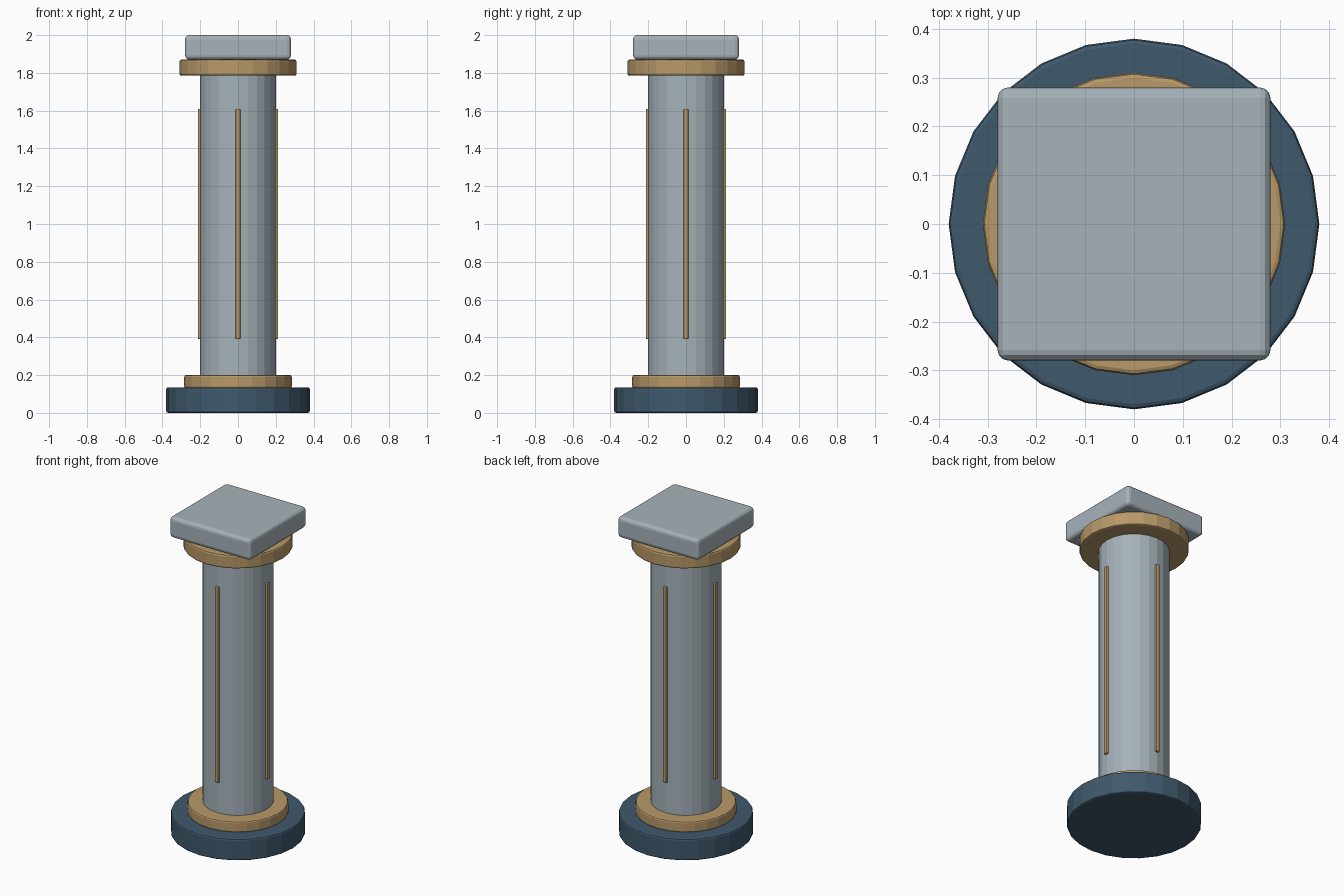
import bpy, math

if "Cube" in bpy.data.objects:
    bpy.data.objects.remove(bpy.data.objects["Cube"])

def material(name, color):
    m = bpy.data.materials.new(name)
    m.diffuse_color = color
    m.use_nodes = True
    m.node_tree.nodes["Principled BSDF"].inputs["Base Color"].default_value = m.diffuse_color
    return m

blue = material("dark_blue", (0.05, 0.10, 0.15, 1))
gold = material("gold", (0.48, 0.32, 0.14, 1))
stone = material("stone", (0.38, 0.45, 0.49, 1))

def finish(name, mat, bevel, segments):
    ob = bpy.context.object
    ob.name = name
    ob.data.materials.append(mat)
    if bevel:
        mod = ob.modifiers.new("bevel", 'BEVEL')
        mod.width = bevel
        mod.segments = segments
        mod.limit_method = 'ANGLE'
        mod.angle_limit = math.radians(40)
    return ob

def drum(name, radius, z0, z1, mat, bevel=0.0):
    bpy.ops.mesh.primitive_cylinder_add(vertices=24, radius=radius, depth=z1 - z0,
                                        location=(0, 0, (z0 + z1) / 2))
    return finish(name, mat, bevel, 2)

def box(name, size, loc, mat, bevel, segments):
    bpy.ops.mesh.primitive_cube_add(size=1, location=loc)
    bpy.context.object.scale = size
    bpy.ops.object.transform_apply(location=False, rotation=False, scale=True)
    return finish(name, mat, bevel, segments)

# Round base, collars and shaft
drum("base", 0.38, 0.0, 0.135, blue, 0.01)
drum("lower_collar", 0.285, 0.13, 0.20, gold, 0.01)
drum("shaft", 0.20, 0.19, 1.80, stone)
drum("upper_collar", 0.31, 1.785, 1.87, gold, 0.01)

# Square top slab
box("top_slab", (0.56, 0.56, 0.13), (0, 0, 1.935), stone, 0.022, 3)

# Four inlaid strips around the shaft
for i, side in enumerate(("right", "back", "left", "front")):
    a = i * math.pi / 2
    box(side + "_strip", (0.026, 0.026, 1.22),
        (0.2 * math.cos(a), 0.2 * math.sin(a), 1.0), gold, 0.007, 2)
